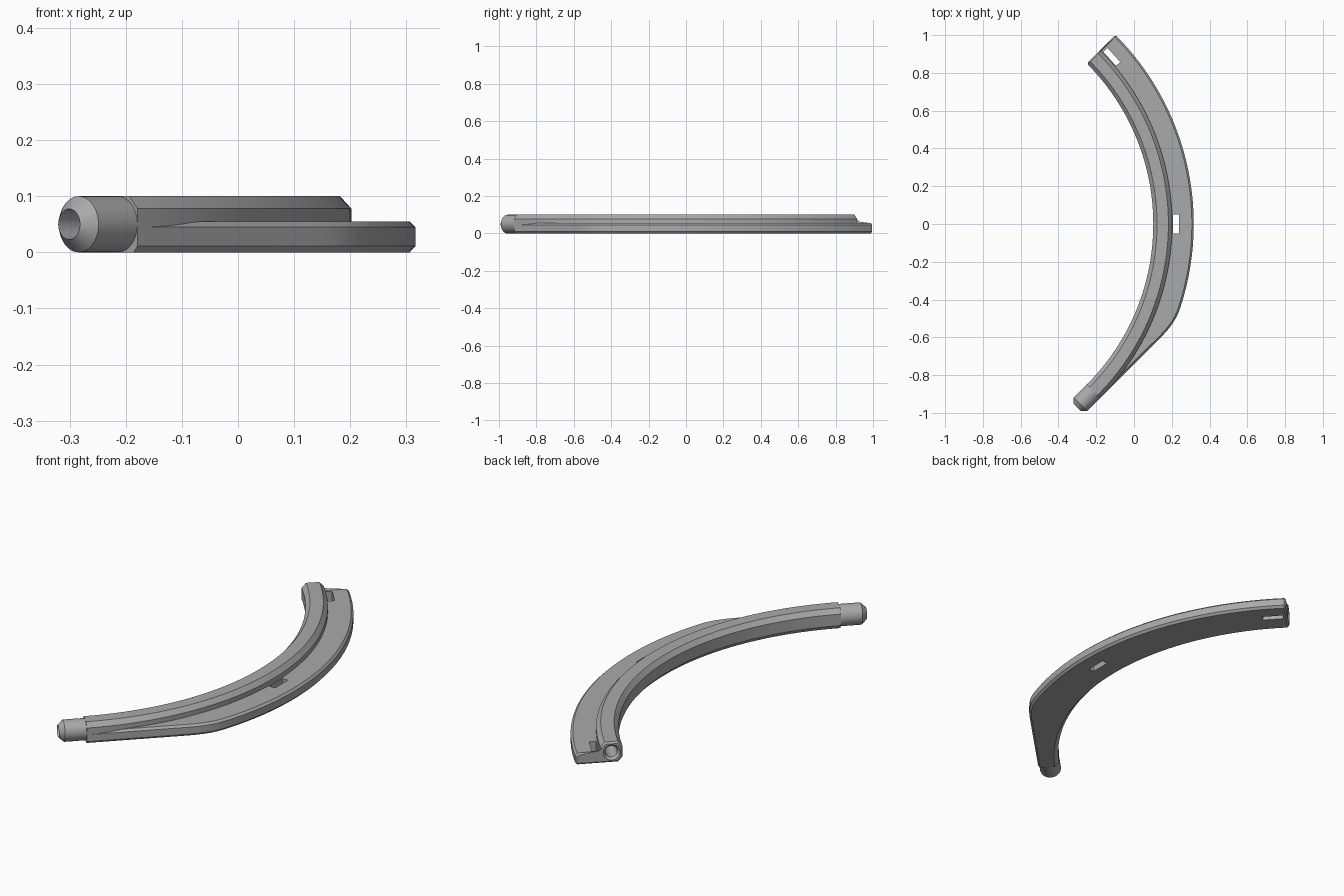
import bpy, bmesh, math
from mathutils import Matrix, Vector

if "Cube" in bpy.data.objects:
    bpy.data.objects.remove(bpy.data.objects["Cube"])

CX, RT, RO = -1.10, 1.252, 1.416      # arc centre x, rail radius, flange outer radius
END = math.radians(45)
STEPS = 72

grey = bpy.data.materials.new("mid grey")
grey.diffuse_color = (0.40, 0.40, 0.40, 1)
grey.use_nodes = True
grey.node_tree.nodes["Principled BSDF"].inputs["Base Color"].default_value = grey.diffuse_color


def make_object(name, bm):
    bmesh.ops.recalc_face_normals(bm, faces=bm.faces[:])
    mesh = bpy.data.meshes.new(name)
    bm.to_mesh(mesh)
    bm.free()
    mesh.materials.append(grey)
    obj = bpy.data.objects.new(name, mesh)
    bpy.context.collection.objects.link(obj)
    return obj


def sweep(section, a0, a1, steps=STEPS):
    """Sweep a closed (radius, z) section along the arc, capped at both ends."""
    bm = bmesh.new()
    rings = []
    for i in range(steps + 1):
        a = a0 + (a1 - a0) * i / steps
        rings.append([bm.verts.new((CX + r * math.cos(a), r * math.sin(a), z))
                      for r, z in section(a)])
    n = len(rings[0])
    for p, q in zip(rings, rings[1:]):
        for j in range(n):
            k = (j + 1) % n
            bm.faces.new((p[j], p[k], q[k], q[j]))
    bm.faces.new(rings[0])
    cap = bm.faces.new(rings[-1])
    return bm, cap


def lathe(profile, origin, axis, closed, sides=48):
    """Revolve (radius, distance) points about an axis."""
    bm = bmesh.new()
    rot = Vector(axis).to_track_quat('Z', 'Y').to_matrix().to_4x4()
    mat = Matrix.Translation(origin) @ rot
    rings = [[bm.verts.new(mat @ Vector((r * math.cos(t), r * math.sin(t), d)))
              for t in (2 * math.pi * i / sides for i in range(sides))]
             for r, d in profile]
    pairs = list(zip(rings, rings[1:]))
    if closed:
        pairs.append((rings[-1], rings[0]))
    else:
        bm.faces.new(rings[0])
        bm.faces.new(rings[-1])
    for p, q in pairs:
        for j in range(sides):
            k = (j + 1) % sides
            bm.faces.new((p[j], p[k], q[k], q[j]))
    return bm


def flange_radius(a):
    """Constant arc that blends into a straight run down to the rail."""
    if a > 0:
        return RO
    line = (RT + 0.05) / math.cos(END + a)
    k = 0.035
    h = max(k - abs(line - RO), 0) / k
    return min(line, RO) - h * h * k / 4


def rail_section(a):
    ro, side = flange_radius(a), RT + 0.05
    lip = max(ro - 0.01, side)
    top = 0.055 - (lip - (ro - 0.01))
    return [(RT - 0.03, 0), (RT - 0.05, 0.022), (RT - 0.05, 0.078), (RT - 0.03, 0.10),
            (RT + 0.03, 0.10), (side, 0.078), (side, top), (lip + 1e-4, top),
            (ro + 2e-4, 0.045), (ro + 2e-4, 0.011), (ro - 0.01, 0)]


def bore_section(a):
    return [(RT + 0.027 * math.cos(t), 0.05 + 0.027 * math.sin(t))
            for t in (2 * math.pi * i / 32 for i in range(32))]


def cut(target, cutter):
    mod = target.modifiers.new("cut", 'BOOLEAN')
    mod.operation = 'DIFFERENCE'
    mod.solver = 'EXACT'
    mod.object = cutter
    bpy.context.view_layer.objects.active = target
    bpy.ops.object.modifier_apply(modifier=mod.name)
    bpy.data.objects.remove(cutter, do_unlink=True)


# Curved rail with its side flange, chamfered at the socket end
bm, cap = sweep(rail_section, -END, END)
bmesh.ops.bevel(bm, geom=list(cap.edges), offset=0.008, segments=1, affect='EDGES')
rail = make_object("curved_rail", bm)

# Bore along the rail
bm, _ = sweep(bore_section, -END - 0.02, END + 0.02)
cut(rail, make_object("bore_cutter", bm))

# Countersunk mouth of the socket end
mouth = (CX + RT * math.cos(END), RT * math.sin(END), 0.05)
bm = lathe([(0.048, -0.01), (0.026, 0.012)], mouth, (1, -1, 0), False)
cut(rail, make_object("mouth_cutter", bm))

# Two slots through the flange
for deg in (0, 42):
    bm = bmesh.new()
    bmesh.ops.create_cube(bm, size=1, matrix=Matrix.Translation((CX, 0, 0.03))
                          @ Matrix.Rotation(math.radians(deg), 4, 'Z')
                          @ Matrix.Translation((1.322, 0, 0))
                          @ Matrix.Diagonal((0.03, 0.10, 0.2, 1)))
    cut(rail, make_object("slot_cutter", bm))

# Hollow round plug with a tapered tip
foot = (CX + RT * math.cos(END), -RT * math.sin(END), 0.05)
plug = make_object("round_plug", lathe(
    [(0.027, 0), (0.05, 0), (0.05, 0.098), (0.0275, 0.122), (0.027, 0.122)],
    foot, (-1, -1, 0), True))

# Smooth curves, crisp edges
for obj in (rail, plug):
    bpy.ops.object.select_all(action='DESELECT')
    obj.select_set(True)
    bpy.context.view_layer.objects.active = obj
    bpy.ops.object.shade_smooth_by_angle(angle=math.radians(30))
